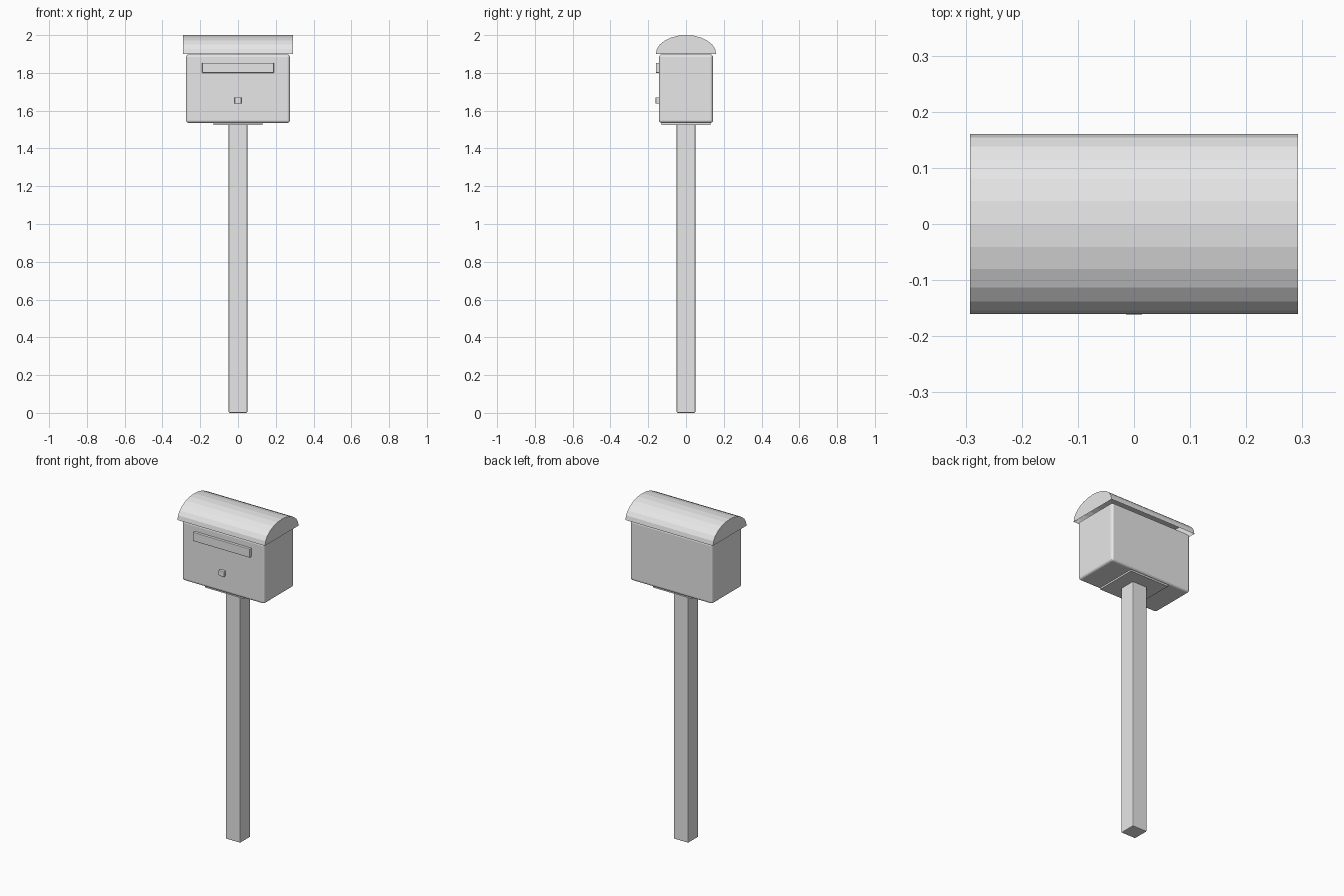
import bpy, bmesh
from math import sin, cos, pi

cube = bpy.data.objects.get("Cube")
if cube:
    bpy.data.objects.remove(cube, do_unlink=True)

# One painted metal colour
GREY = (0.8, 0.8, 0.8, 1)
grey = bpy.data.materials.new("light_grey")
grey.use_nodes = True
grey.diffuse_color = GREY
grey.node_tree.nodes["Principled BSDF"].inputs["Base Color"].default_value = GREY


def add_object(name, bm):
    bmesh.ops.recalc_face_normals(bm, faces=bm.faces)
    mesh = bpy.data.meshes.new(name)
    bm.to_mesh(mesh)
    bm.free()
    mesh.materials.append(grey)
    obj = bpy.data.objects.new(name, mesh)
    bpy.context.collection.objects.link(obj)
    return obj


def add_box(name, low, high, bevel=0, segments=2):
    bm = bmesh.new()
    bmesh.ops.create_cube(bm, size=1)
    for v in bm.verts:
        v.co = [(a + b) / 2 + c * (b - a) for a, b, c in zip(low, high, v.co)]
    obj = add_box_object = add_object(name, bm)
    if bevel:
        mod = obj.modifiers.new("rounded_edges", "BEVEL")
        mod.width = bevel
        mod.segments = segments
    return obj


# Post and mounting plate
add_box("post", (-0.049, -0.049, 0), (0.049, 0.049, 1.53), 0.005)
add_box("mounting_plate", (-0.13, -0.13, 1.525), (0.13, 0.13, 1.54))

# Letter box body with slot flap and lock on the front
add_box("box_body", (-0.275, -0.143, 1.535), (0.275, 0.143, 1.898), 0.014, 3)
add_box("slot_flap", (-0.19, -0.159, 1.80), (0.19, -0.14, 1.853), 0.003)
add_box("lock", (-0.018, -0.161, 1.637), (0.018, -0.14, 1.671), 0.004)

# Faceted arched roof, closed at the ends and open underneath
STEPS = 12
bm = bmesh.new()
ends = []
for x in (-0.292, 0.292):
    ring = []
    for i in range(STEPS + 1):
        a = pi * i / STEPS
        ring.append(bm.verts.new((x, 0.16 * cos(a), 1.9 + 0.1 * sin(a))))
    bm.faces.new(ring)
    ends.append(ring)
for i in range(STEPS):
    bm.faces.new((ends[0][i], ends[0][i + 1], ends[1][i + 1], ends[1][i]))
add_object("arched_roof", bm)
